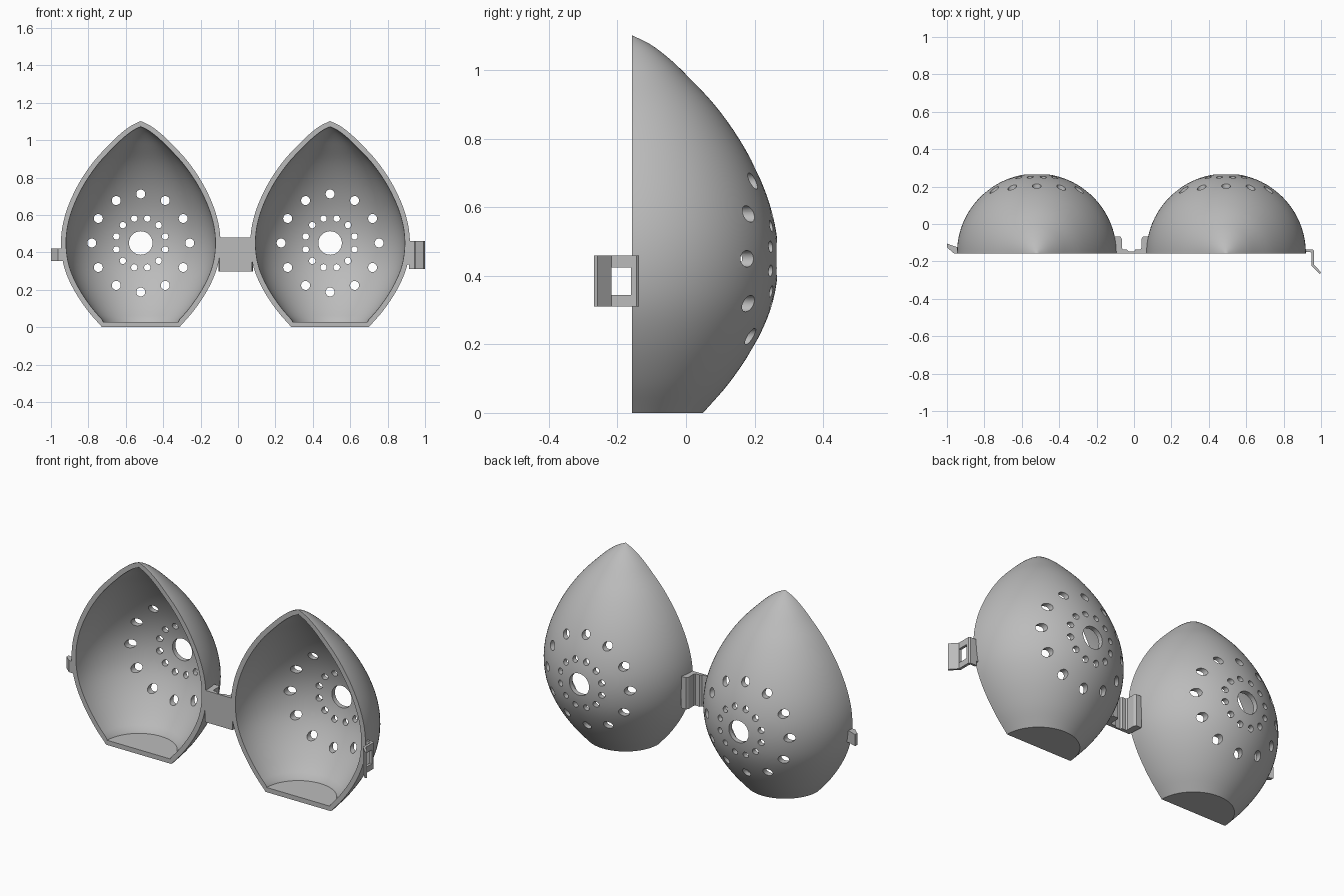
import bpy, bmesh, math
from mathutils import Vector, Matrix

if "Cube" in bpy.data.objects:
    bpy.data.objects.remove(bpy.data.objects["Cube"], do_unlink=True)

grey = bpy.data.materials.new("grey plastic")
grey.use_nodes = True
COLOR = (0.5, 0.5, 0.5, 1)
grey.diffuse_color = COLOR
grey.node_tree.nodes["Principled BSDF"].inputs["Base Color"].default_value = COLOR

BACK = -0.157      # y of the open rim plane
HOLE_Z = 0.45      # height of the hole pattern
WALL = 0.027


def finish(name, bm):
    bmesh.ops.remove_doubles(bm, verts=bm.verts[:], dist=1e-5)
    bmesh.ops.recalc_face_normals(bm, faces=bm.faces[:])
    mesh = bpy.data.meshes.new(name)
    bm.to_mesh(mesh)
    bm.free()
    mesh.materials.append(grey)
    ob = bpy.data.objects.new(name, mesh)
    bpy.context.collection.objects.link(ob)
    return ob


def activate(ob):
    bpy.ops.object.select_all(action='DESELECT')
    ob.select_set(True)
    bpy.context.view_layer.objects.active = ob


def smooth(ob):
    activate(ob)
    bpy.ops.object.shade_smooth_by_angle(angle=math.radians(30))


def cut(ob, cutter):
    mod = ob.modifiers.new("cut", 'BOOLEAN')
    mod.operation, mod.solver, mod.object = 'DIFFERENCE', 'EXACT', cutter
    activate(ob)
    bpy.ops.object.modifier_apply(modifier=mod.name)
    bpy.data.objects.remove(cutter, do_unlink=True)


def prism(name, outline, z0, z1):
    """Extrude an x-y outline between two heights."""
    bm = bmesh.new()
    face = bm.faces.new([bm.verts.new((x, y, z0)) for x, y in outline])
    top = bmesh.ops.extrude_face_region(bm, geom=[face])["geom"]
    bmesh.ops.translate(bm, vec=(0, 0, z1 - z0),
                        verts=[g for g in top if isinstance(g, bmesh.types.BMVert)])
    return finish(name, bm)


def spline(points, steps=4):
    """Catmull-Rom curve through the points."""
    p = [Vector(q) for q in points]
    p = [2 * p[0] - p[1]] + p + [2 * p[-1] - p[-2]]
    out = []
    for a, b, c, d in zip(p, p[1:], p[2:], p[3:]):
        for i in range(steps):
            t = i / steps
            out.append(0.5 * (2 * b + (c - a) * t + (2 * a - 5 * b + 4 * c - d) * t * t
                              + (3 * b - a - 3 * c + d) * t ** 3))
    return out + [p[-2]]


# Radius and height of the pointed pod
OUTER = spline([(0.207, 0), (0.285, 0.09), (0.355, 0.195), (0.403, 0.3), (0.424, 0.4),
                (0.424, 0.5), (0.404, 0.6), (0.366, 0.7), (0.312, 0.8), (0.24, 0.9),
                (0.155, 0.99), (0.105, 1.037), (0.053, 1.076), (0, 1.102)])


def inner_wall():
    wall = [Vector((0.2, WALL))]
    for a, b, c in zip(OUTER, OUTER[1:], OUTER[2:]):
        t = (c - a).normalized()
        q = b + WALL * Vector((-t.y, t.x))
        wall.append(Vector((max(q.x, 0), max(q.y, WALL + 0.001))))
    return wall + [Vector((0, OUTER[-1].y - WALL))]


def half_shell(name, cx, segments=48):
    outer = [Vector((0, 0))] + OUTER
    inner = [Vector((0, WALL))] + inner_wall()
    bm = bmesh.new()
    rings = []
    for i in range(segments + 1):
        a = math.pi * i / segments
        rings.append([[bm.verts.new((cx + p.x * math.cos(a), BACK + p.x * math.sin(a), p.y))
                       for p in side] for side in (outer, inner)])
    n = len(outer)
    # Outer and inner skins
    for r0, r1 in zip(rings, rings[1:]):
        for s in (0, 1):
            for j in range(n - 1):
                bm.faces.new((r0[s][j], r0[s][j + 1], r1[s][j + 1], r1[s][j]))
    # Flat rim
    for r in (rings[0], rings[-1]):
        for j in range(n - 1):
            bm.faces.new((r[0][j], r[0][j + 1], r[1][j + 1], r[1][j]))
    bmesh.ops.dissolve_degenerate(bm, dist=1e-6, edges=bm.edges[:])
    shell = finish(name, bm)

    # Drain holes: one centre hole and two rings of twelve
    holes = [(0, 0, 0.063)]
    for ring, radius, turn in ((0.135, 0.017, 0.5), (0.262, 0.024, 0)):
        for k in range(12):
            a = (k + turn) * math.pi / 6
            holes.append((ring * math.cos(a), ring * math.sin(a), radius))
    bm = bmesh.new()
    for dx, dz, radius in holes:
        place = Matrix.Translation((cx + dx, 0.2, HOLE_Z + dz)) @ Matrix.Rotation(math.pi / 2, 4, 'X')
        bmesh.ops.create_cone(bm, cap_ends=True, segments=28, radius1=radius,
                              radius2=radius, depth=0.4, matrix=place)
    cutter = finish("hole_cutter", bm)
    cutter.hide_render = True
    cut(shell, cutter)
    smooth(shell)


half_shell("right_half_shell", -0.52)
half_shell("left_half_shell", 0.4925)

# Living hinge: thin web between two upright tabs
prism("hinge", [(-0.10, BACK), (-0.03, BACK), (0.01, BACK), (0.075, BACK),
                (0.08, -0.068), (0.047, -0.068), (0.04, -0.08), (0.04, -0.128), (0.034, -0.136),
                (0.008, -0.136), (0.0, -0.146), (-0.03, -0.146), (-0.038, -0.136),
                (-0.058, -0.136), (-0.065, -0.128), (-0.065, -0.08), (-0.072, -0.068),
                (-0.105, -0.068)], 0.298, 0.48)

# Catch wedge on the right edge
prism("catch", [(-0.935, BACK), (-0.963, BACK), (-1, -0.125), (-1, -0.105),
                (-0.95, -0.122), (-0.935, -0.122)], 0.353, 0.42)

# Snap latch with a window on the left edge
prism("latch_neck", [(0.9, -0.15), (0.925, -0.15), (0.925, -0.137), (0.9, -0.137)], 0.335, 0.435)
latch = prism("latch", [(0.915, -0.15), (0.944, -0.15), (0.948, -0.156), (0.948, -0.222),
                        (0.993, -0.268), (1, -0.258), (0.963, -0.218), (0.963, -0.145),
                        (0.956, -0.137), (0.915, -0.137)], 0.31, 0.46)
window = prism("window_cutter", [(0.93, -0.218), (1.02, -0.218), (1.02, -0.16), (0.93, -0.16)],
               0.344, 0.424)
window.hide_render = True
cut(latch, window)
